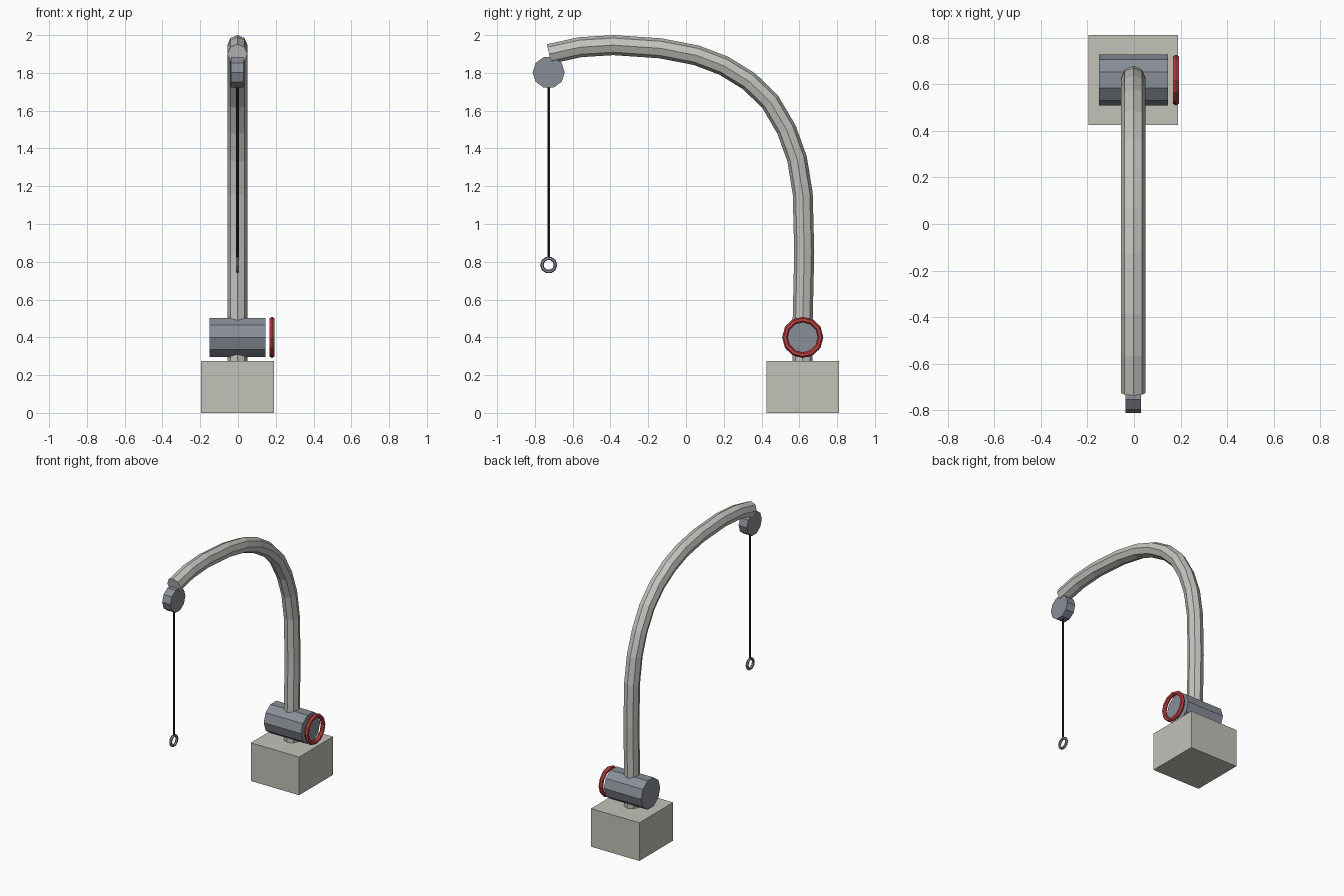
import bpy, bmesh
from math import cos, sin, tau, pi
from mathutils import Vector

if "Cube" in bpy.data.objects:
    bpy.data.objects.remove(bpy.data.objects["Cube"])

CX = -0.003          # middle plane of the crane
POST_Y = 0.618       # post and base
TIP_Y = -0.727       # pulley, cable and hook


def material(name, rgb):
    m = bpy.data.materials.new(name)
    m.use_nodes = True
    m.diffuse_color = (*rgb, 1)
    m.node_tree.nodes["Principled BSDF"].inputs["Base Color"].default_value = (*rgb, 1)
    return m


stone = material("pale stone", (0.54, 0.54, 0.49))
paint = material("light grey paint", (0.54, 0.54, 0.51))
steel = material("blue grey steel", (0.25, 0.27, 0.31))
black = material("dark cable", (0.02, 0.02, 0.02))
red = material("red", (0.5, 0.05, 0.05))


def add_object(name, bm, mat):
    bmesh.ops.recalc_face_normals(bm, faces=bm.faces)
    mesh = bpy.data.meshes.new(name)
    bm.to_mesh(mesh)
    bm.free()
    mesh.materials.append(mat)
    ob = bpy.data.objects.new(name, mesh)
    bpy.context.collection.objects.link(ob)
    return ob


def loft(name, rings, mat, closed=False):
    """Skin a list of point rings; cap the ends or join them."""
    bm = bmesh.new()
    loops = [[bm.verts.new(p) for p in ring] for ring in rings]
    n = len(loops[0])
    pairs = list(zip(loops, loops[1:]))
    if closed:
        pairs.append((loops[-1], loops[0]))
    else:
        bm.faces.new(loops[0])
        bm.faces.new(loops[-1])
    for a, b in pairs:
        for i in range(n):
            j = (i + 1) % n
            bm.faces.new((a[i], a[j], b[j], b[i]))
    return add_object(name, bm, mat)


def circle(centre, u, v, radius, sides):
    return [Vector(centre) + radius * (cos(tau * i / sides) * Vector(u)
            + sin(tau * i / sides) * Vector(v)) for i in range(sides)]


X, Y, Z = Vector((1, 0, 0)), Vector((0, 1, 0)), Vector((0, 0, 1))


def drum(name, x0, x1, y, z, radius, mat):
    return loft(name, [circle((x, y, z), Y, Z, radius, 10) for x in (x0, x1)], mat)


def torus(name, centre, major, minor, segments, sides, mat):
    """Ring whose axis runs along x."""
    rings = []
    for i in range(segments):
        a = tau * i / segments
        out = cos(a) * Y + sin(a) * Z
        rings.append(circle(Vector(centre) + major * out, out, X, minor, sides))
    return loft(name, rings, mat, closed=True)


# Base block
bm = bmesh.new()
bmesh.ops.create_cube(bm, size=1)
for v in bm.verts:
    v.co = (CX + v.co.x * 0.385, POST_Y + v.co.y * 0.385, (v.co.z + 0.5) * 0.275)
add_object("base_block", bm, stone)

# Curved arm: octagonal tube along a bent path
path = [(0.618, 0.25), (0.618, 0.5), (0.626, 0.85), (0.618, 1.16), (0.588, 1.345),
        (0.532, 1.50), (0.447, 1.645), (0.335, 1.755), (0.2, 1.838), (0.055, 1.893),
        (-0.135, 1.93), (-0.385, 1.947), (-0.56, 1.936), (-0.725, 1.90)]
points = [Vector((CX, y, z)) for y, z in path]
sections = []
for i, p in enumerate(points):
    before, after = points[max(i - 1, 0)], points[min(i + 1, len(points) - 1)]
    tangent = (after - before).normalized()
    sections.append(circle(p, X, tangent.cross(X), 0.053, 8))
loft("curved_arm", sections, paint)

# Winch drum and its hand wheel
drum("winch_drum", CX - 0.148, CX + 0.149, POST_Y, 0.4, 0.109, steel)
torus("hand_wheel", (0.18, POST_Y, 0.4), 0.094, 0.015, 12, 6, red)

# Pulley, cable and hook ring at the tip
drum("pulley", CX - 0.033, CX + 0.033, TIP_Y, 1.803, 0.085, steel)
loft("cable", [circle((CX, TIP_Y, z), X, Y, 0.007, 6) for z in (0.815, 1.8)], black)
torus("hook_ring", (CX, TIP_Y, 0.783), 0.036, 0.0095, 10, 6, steel)
